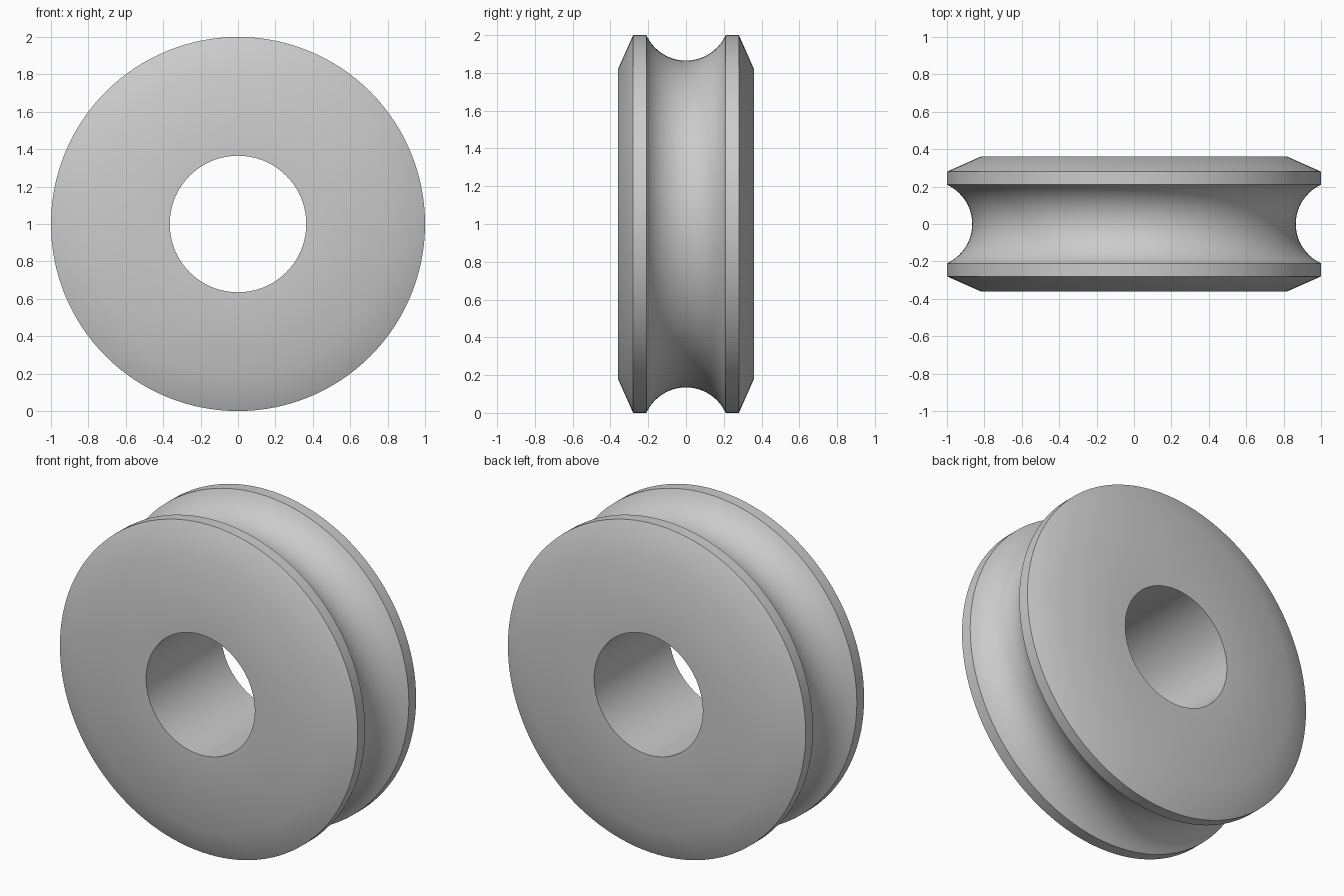
import bpy, bmesh, math
from mathutils import Vector, Matrix

default = bpy.data.objects.get("Cube")
if default:
    bpy.data.objects.remove(default, do_unlink=True)

# Main dimensions
SEGMENTS = 128
OUTER_R, BORE_R, GROOVE_R = 1.0, 0.365, 0.865
FACE_R, FACE_Y, RIM_Y, GROOVE_Y = 0.82, 0.36, 0.28, 0.21

# Plain grey material
grey = bpy.data.materials.new("plain grey")
grey.use_nodes = True
colour = (0.6, 0.6, 0.6, 1.0)
grey.diffuse_color = colour
grey.node_tree.nodes["Principled BSDF"].inputs["Base Color"].default_value = colour

# Circular groove arc through both rim edges and the groove floor
depth = OUTER_R - GROOVE_R
arc_r = (GROOVE_Y ** 2 + depth ** 2) / (2 * depth)
half = math.asin(GROOVE_Y / arc_r)
steps = 20
groove = []
for i in range(steps + 1):
    a = half * (2 * i / steps - 1)
    groove.append((GROOVE_R + arc_r * (1 - math.cos(a)), arc_r * math.sin(a)))

# Closed (radius, y) section: bore, face, bevel, rim, groove, then mirrored
side = [(BORE_R, -FACE_Y), (FACE_R, -FACE_Y), (OUTER_R, -RIM_Y)]
profile = side + groove + [(r, -y) for r, y in reversed(side)]

# Revolve the section about the y axis
bm = bmesh.new()
verts = [bm.verts.new((r, y, 0)) for r, y in profile]
edges = [bm.edges.new((v, verts[(i + 1) % len(verts)])) for i, v in enumerate(verts)]
bmesh.ops.spin(bm, geom=verts + edges, cent=(0, 0, 0), axis=(0, 1, 0),
               angle=2 * math.pi, steps=SEGMENTS)
bmesh.ops.remove_doubles(bm, verts=bm.verts, dist=0.0001)
bmesh.ops.recalc_face_normals(bm, faces=bm.faces)
bmesh.ops.translate(bm, verts=bm.verts, vec=(0, 0, OUTER_R))

mesh = bpy.data.meshes.new("grooved_wheel")
bm.to_mesh(mesh)
bm.free()
mesh.materials.append(grey)
wheel = bpy.data.objects.new("grooved_wheel", mesh)
bpy.context.collection.objects.link(wheel)

# Smooth surfaces; rim, groove and bore edges stay sharp
bpy.ops.object.select_all(action="DESELECT")
wheel.select_set(True)
bpy.context.view_layer.objects.active = wheel
bpy.ops.object.shade_smooth_by_angle(angle=math.radians(30))
